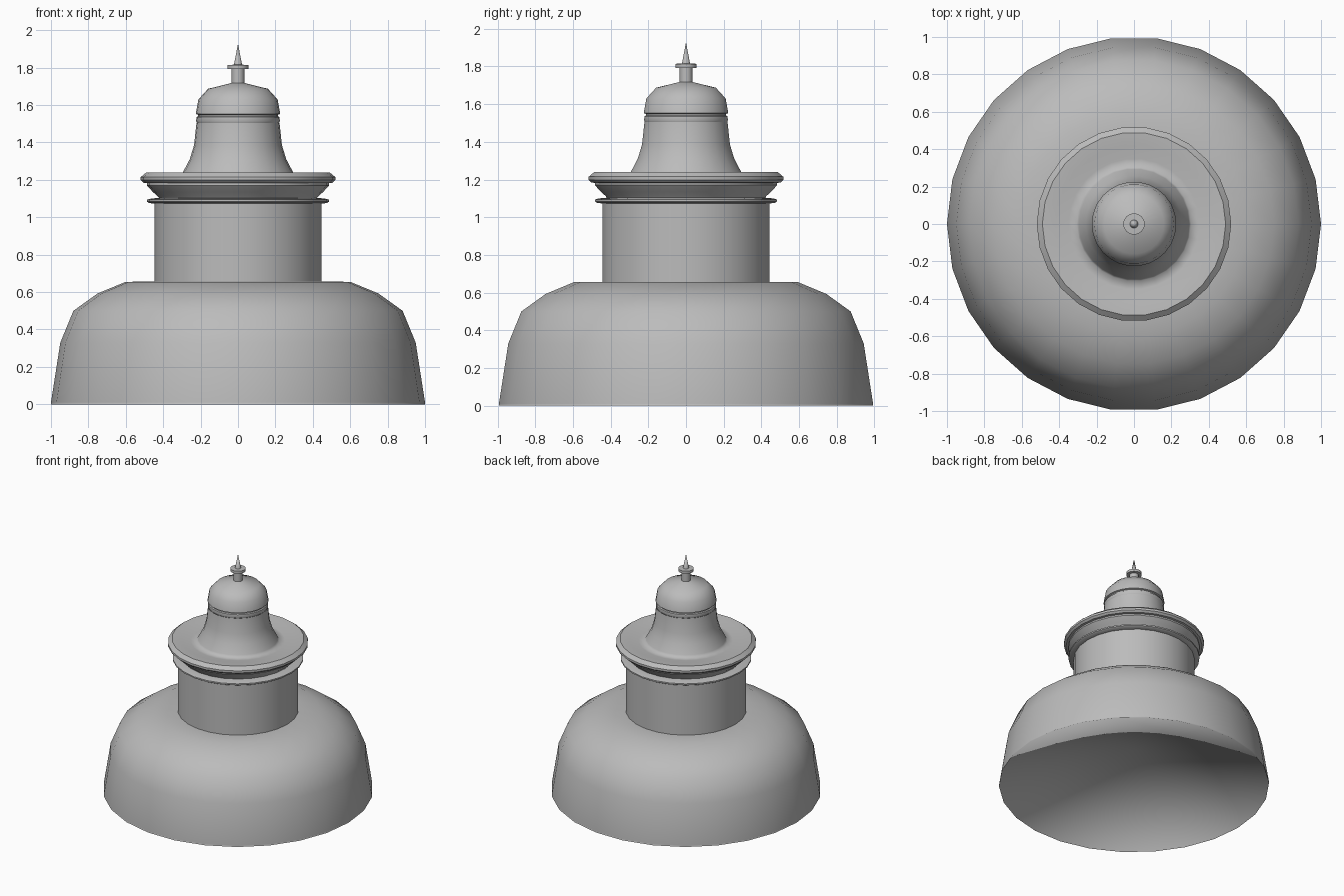
import bpy, bmesh, math

cube = bpy.data.objects.get("Cube")
if cube:
    bpy.data.objects.remove(cube, do_unlink=True)

SIDES = 26

# One plain grey for the whole model
grey = bpy.data.materials.new("plain_grey")
grey.use_nodes = True
color = (0.5, 0.5, 0.5, 1)
grey.diffuse_color = color
grey.node_tree.nodes["Principled BSDF"].inputs["Base Color"].default_value = color


def lathe(name, profile, angle=35, hollow=None):
    """Spin a (radius, height) profile, listed bottom to top, around z.
    hollow closes the bottom with a soft cone rising inside to that height."""
    bm = bmesh.new()
    rings = []
    for r, z in profile:
        if r == 0:
            rings.append([bm.verts.new((0, 0, z))] * SIDES)
        else:
            turn = [2 * math.pi * i / SIDES for i in range(SIDES)]
            rings.append([bm.verts.new((r * math.cos(a), r * math.sin(a), z)) for a in turn])
    for low, high in zip(rings, rings[1:]):
        for i in range(SIDES):
            j = (i + 1) % SIDES
            corners = dict.fromkeys((low[i], low[j], high[j], high[i]))
            bm.faces.new(list(corners))
    if hollow:
        middle = bm.verts.new((0, 0, hollow))
        for i in range(SIDES):
            bm.faces.new((rings[0][i], rings[0][(i + 1) % SIDES], middle))
    mesh = bpy.data.meshes.new(name)
    bm.to_mesh(mesh)
    bm.free()
    mesh.materials.append(grey)
    obj = bpy.data.objects.new(name, mesh)
    bpy.context.collection.objects.link(obj)
    bpy.ops.object.select_all(action='DESELECT')
    obj.select_set(True)
    bpy.context.view_layer.objects.active = obj
    if hollow:
        bpy.ops.object.shade_smooth()
    else:
        bpy.ops.object.shade_smooth_by_angle(angle=math.radians(angle))
    return obj


# Wide domed base with a narrow rim band and a hollow underside
lathe("base", [(1, 0), (1, 0.01), (0.95, 0.33), (0.88, 0.5), (0.75, 0.593),
               (0.6, 0.655), (0.447, 0.656)], hollow=0.3)

# Straight neck
lathe("neck", [(0.447, 0.655), (0.447, 1.08)])

# Thin bead around the top of the neck
lathe("neck_bead", [(0.445, 1.073), (0.475, 1.076), (0.486, 1.083), (0.486, 1.094),
                    (0.465, 1.1), (0.42, 1.104)])

# Flared cornice with a chamfered edge
lathe("cornice", [(0.42, 1.1), (0.43, 1.113), (0.455, 1.135), (0.487, 1.17),
                  (0.487, 1.182), (0.505, 1.184), (0.52, 1.198), (0.52, 1.215),
                  (0.49, 1.24)], angle=30)

# Dished cornice top running softly into the bell-shaped upper body
lathe("bell", [(0.49, 1.24), (0.42, 1.235), (0.35, 1.222), (0.305, 1.222),
               (0.295, 1.24), (0.258, 1.31), (0.235, 1.385), (0.222, 1.505)], angle=100)

# Narrow collar under the cap
lathe("collar", [(0.22, 1.505), (0.224, 1.515), (0.222, 1.535), (0.214, 1.54),
                 (0.214, 1.55)])

# Rounded cap
lathe("cap", [(0.212, 1.547), (0.226, 1.552), (0.212, 1.63), (0.16, 1.687),
              (0.033, 1.718)], angle=45)

# Finial: stem, disc and spike
lathe("finial_stem", [(0.034, 1.71), (0.034, 1.795)])
lathe("finial_disc", [(0, 1.79), (0.057, 1.793), (0.057, 1.814), (0, 1.817)])
lathe("finial_spike", [(0.022, 1.814), (0, 1.928)])
